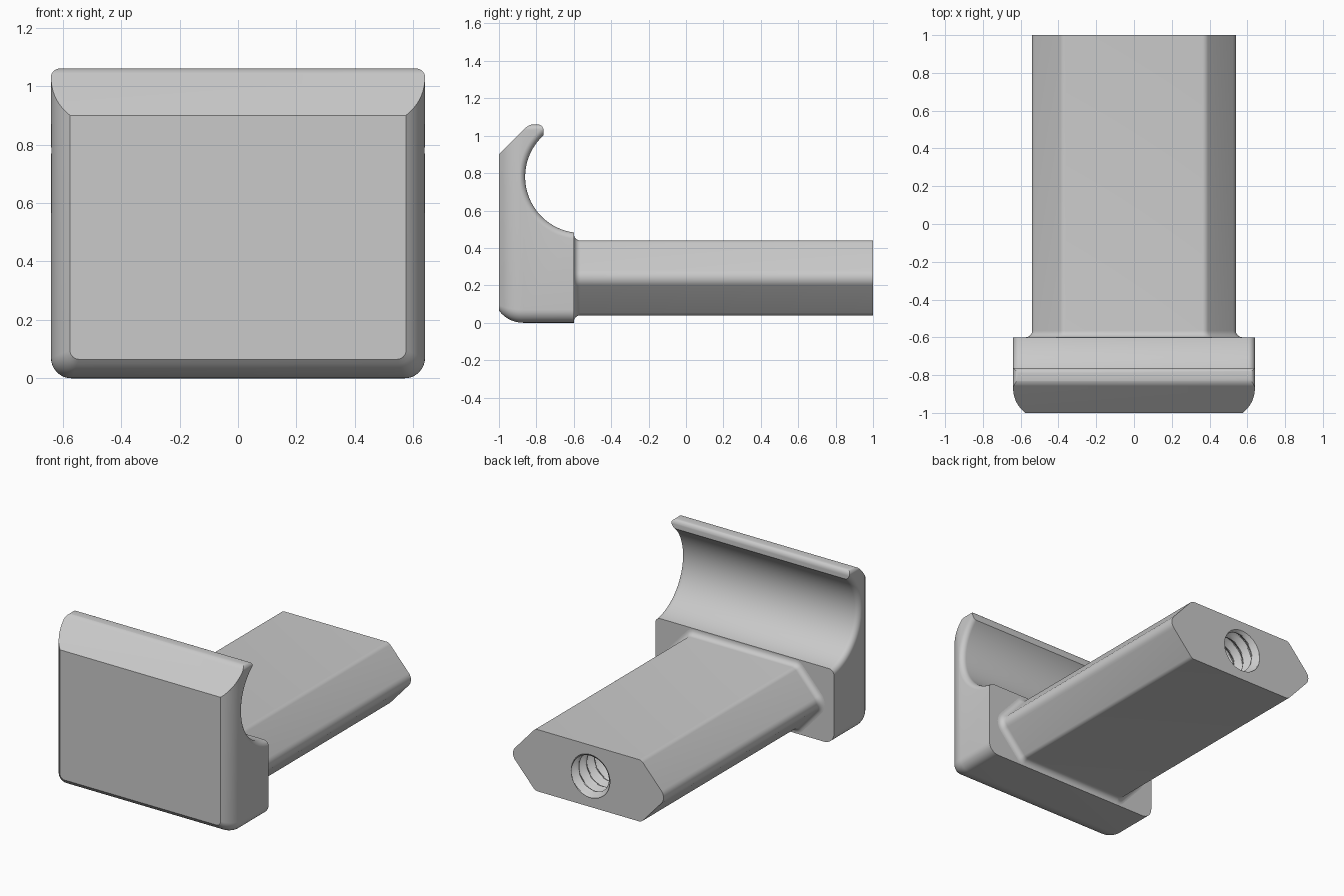
import bpy
import bmesh
from math import sin, cos, tan, pi, sqrt
from mathutils import Vector

if "Cube" in bpy.data.objects:
    bpy.data.objects.remove(bpy.data.objects["Cube"])

metal = bpy.data.materials.new("plain grey")
metal.use_nodes = True
GREY = (0.59, 0.59, 0.59, 1)
metal.diffuse_color = GREY
metal.node_tree.nodes["Principled BSDF"].inputs["Base Color"].default_value = GREY


def rounded(corners, steps=8):
    """Closed 2D outline from (x, y, radius) corners with filleted arcs."""
    out = []
    for i, (x, y, r) in enumerate(corners):
        p = Vector((x, y))
        if r == 0:
            out.append(p)
            continue
        a = (Vector(corners[i - 1][:2]) - p).normalized()
        b = (Vector(corners[(i + 1) % len(corners)][:2]) - p).normalized()
        half = a.angle(b) / 2
        center = p + (a + b).normalized() * r / sin(half)
        start = (p + a * r / tan(half) - center).normalized()
        end = (p + b * r / tan(half) - center).normalized()
        for k in range(steps + 1):
            out.append(center + start.slerp(end, k / steps).normalized() * r)
    return out


def loft(name, rings):
    """Skin a list of equal-length 3D rings and cap both ends."""
    bm = bmesh.new()
    rows = [[bm.verts.new(p) for p in ring] for ring in rings]
    n = len(rows[0])
    for low, high in zip(rows, rows[1:]):
        for i in range(n):
            j = (i + 1) % n
            bm.faces.new((low[i], low[j], high[j], high[i]))
    bm.faces.new(rows[0])
    bm.faces.new(rows[-1])
    bmesh.ops.recalc_face_normals(bm, faces=bm.faces)
    mesh = bpy.data.meshes.new(name)
    bm.to_mesh(mesh)
    bm.free()
    obj = bpy.data.objects.new(name, mesh)
    bpy.context.collection.objects.link(obj)
    mesh.materials.append(metal)
    return obj


def select_only(obj):
    bpy.ops.object.select_all(action='DESELECT')
    obj.select_set(True)
    bpy.context.view_layer.objects.active = obj


def combine(obj, cutter, operation):
    """Apply a boolean and discard the cutter."""
    cutter.hide_render = True
    mod = obj.modifiers.new("cut", 'BOOLEAN')
    mod.operation = operation
    mod.solver = 'EXACT'
    mod.object = cutter
    select_only(obj)
    bpy.ops.object.modifier_apply(modifier=mod.name)
    bpy.data.objects.remove(cutter)


# Head block: rounded rectangles growing along an arc behind the front face
W, TOP = 0.64, 1.06
ARC = 0.1625


def head_section(y):
    depth = max(0, -0.87 - y)
    inset = ARC - sqrt(ARC ** 2 - depth ** 2)
    w, r = W - inset, 0.07 - 0.6 * inset
    outline = rounded([(-w, inset, r), (w, inset, r), (w, TOP, 0.03), (-w, TOP, 0.03)])
    return [(x, y, z) for x, z in outline]


head = loft("head", [head_section(-1 + 0.13 * k / 10) for k in range(11)] + [head_section(-0.6)])

# Sloped top and rounded lip, cut by a side profile
side = rounded([(-1.1, -0.1, 0), (-0.5, -0.1, 0), (-0.5, 0.7, 0), (-0.762, 0.9, 0),
                (-0.762, TOP, 0.03), (-0.84, TOP, 0.06), (-1.1, 0.8, 0)])
lip_profile = loft("lip_profile", [[(x, y, z) for y, z in side] for x in (-0.8, 0.8)])
combine(head, lip_profile, 'INTERSECT')

# Finger hollow: cylinder flaring at both ends to round the rim
FILLET = 0.035
flare = []
for k in range(9):
    t = k / 8 * pi / 2
    flare.append((W - FILLET + FILLET * sin(t), 0.3 + FILLET * (1 - cos(t))))
flare.append((W + 0.1, 0.3 + FILLET))
stations = [(-x, r) for x, r in reversed(flare)] + flare
SEG = 96
hollow = loft("hollow_cutter", [
    [(x, -0.56 + r * cos(2 * pi * i / SEG), 0.78 + r * sin(2 * pi * i / SEG))
     for i in range(SEG)] for x, r in stations])
combine(head, hollow, 'DIFFERENCE')


# Six-sided bar with rounded edges and a flared root
def bar_section(y, d=0):
    mid, x, tip, h = 0.24, 0.38 + 0.445 * d, 0.56 + 1.346 * d, 0.2 + d
    r, rt = 0.04 + d, 0.06 + d
    outline = rounded([(-x, mid - h, r), (x, mid - h, r), (tip, mid, rt),
                       (x, mid + h, r), (-x, mid + h, r), (-tip, mid, rt)])
    return [(px, y, pz) for px, pz in outline]


ROOT = 0.035
root = [bar_section(-0.6 + ROOT * (1 - cos(k / 6 * pi / 2)), ROOT * (1 - sin(k / 6 * pi / 2)))
        for k in range(7)]
bar = loft("bar", [bar_section(-0.65, ROOT)] + root + [bar_section(1)])

# Threaded hole in the rear end
PITCH, DEPTH, ROWS, AROUND = 0.08, 0.6, 80, 48


def thread_ring(y):
    ring = []
    for i in range(AROUND):
        phase = (y / PITCH + i / AROUND) % 1
        r = 0.122 + 0.033 * min(1, max(0, 2.6 * abs(phase - 0.5) - 0.15))
        a = 2 * pi * i / AROUND
        ring.append((r * cos(a), y, 0.24 + r * sin(a)))
    return ring


thread = loft("thread_cutter", [thread_ring(1.02 - DEPTH * k / ROWS) for k in range(ROWS + 1)])
combine(bar, thread, 'DIFFERENCE')

# Smooth the curves, keep the hard edges
for obj in (head, bar):
    select_only(obj)
    bpy.ops.object.shade_smooth_by_angle(angle=pi / 7)
